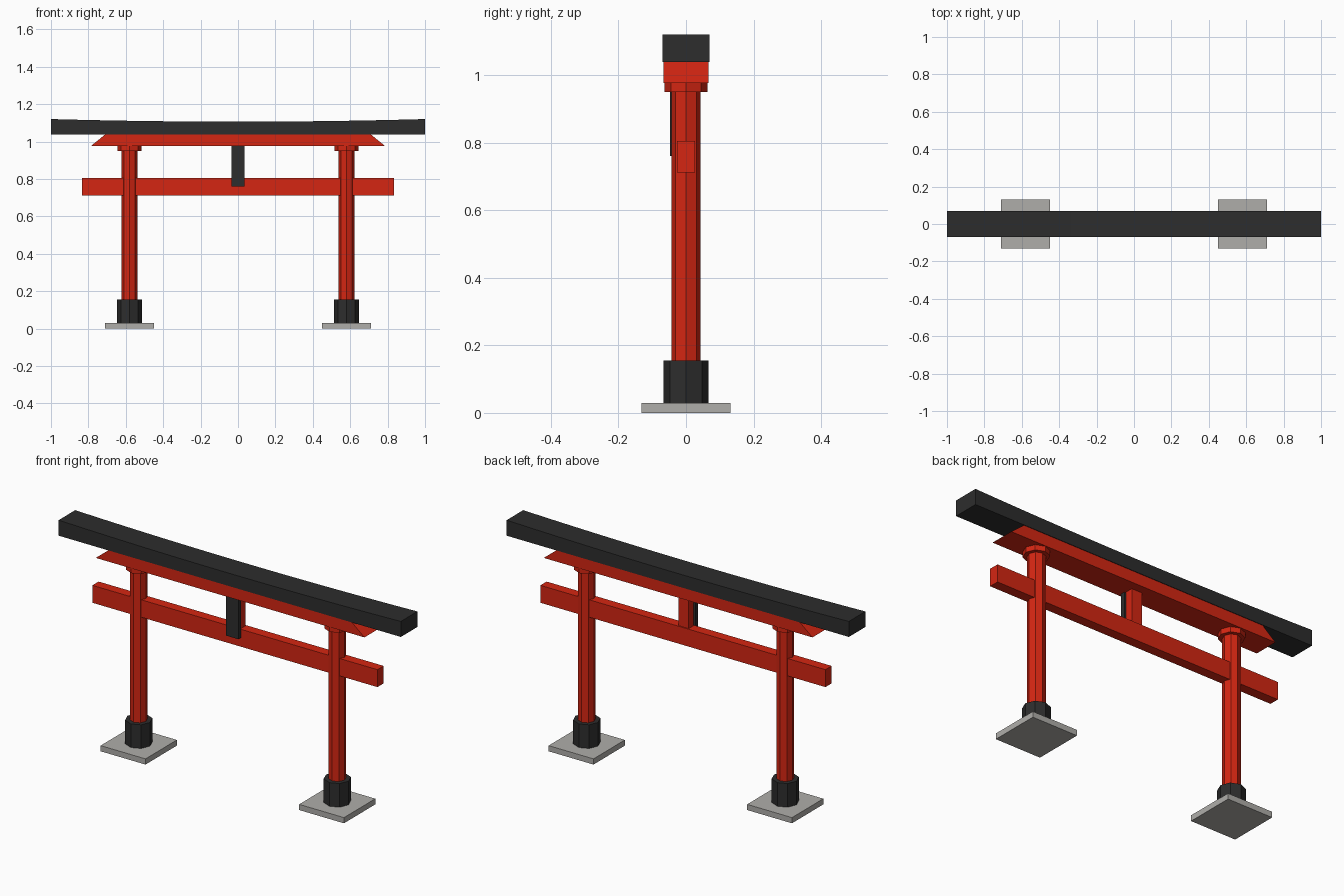
import bpy, bmesh, math

if "Cube" in bpy.data.objects:
    bpy.data.objects.remove(bpy.data.objects["Cube"])


def material(name, rgb):
    m = bpy.data.materials.new(name)
    m.diffuse_color = (*rgb, 1.0)
    m.use_nodes = True
    m.node_tree.nodes["Principled BSDF"].inputs["Base Color"].default_value = m.diffuse_color
    return m


RED = material("vermilion red", (0.66, 0.019, 0.006))
BLACK = material("charcoal black", (0.026, 0.026, 0.026))
STONE = material("stone grey", (0.43, 0.42, 0.40))


def finish(name, bm, mat):
    bmesh.ops.recalc_face_normals(bm, faces=bm.faces[:])
    mesh = bpy.data.meshes.new(name)
    bm.to_mesh(mesh)
    bm.free()
    mesh.materials.append(mat)
    ob = bpy.data.objects.new(name, mesh)
    bpy.context.collection.objects.link(ob)
    return ob


def extrude_profile(name, points, y0, y1, mat):
    """Outline in x,z pushed from y0 to y1."""
    bm = bmesh.new()
    front = [bm.verts.new((x, y0, z)) for x, z in points]
    back = [bm.verts.new((x, y1, z)) for x, z in points]
    bm.faces.new(front)
    bm.faces.new(back[::-1])
    n = len(points)
    for i in range(n):
        j = (i + 1) % n
        bm.faces.new((front[i], front[j], back[j], back[i]))
    return finish(name, bm, mat)


def box(name, x0, x1, y0, y1, z0, z1, mat):
    return extrude_profile(name, [(x0, z0), (x1, z0), (x1, z1), (x0, z1)], y0, y1, mat)


def octagon(name, x, r, z0, z1, mat):
    bm = bmesh.new()
    bmesh.ops.create_cone(bm, cap_ends=True, segments=8, radius1=r, radius2=r, depth=z1 - z0)
    bmesh.ops.translate(bm, verts=bm.verts[:], vec=(x, 0, (z0 + z1) / 2))
    return finish(name, bm, mat)


# Two posts, each with footing slab, black sleeve and cap ring
for side, x in (("left", -0.58), ("right", 0.58)):
    box(side + "_footing", x - 0.131, x + 0.131, -0.131, 0.131, 0, 0.03, STONE)
    octagon(side + "_sleeve", x, 0.066, 0.03, 0.155, BLACK)
    octagon(side + "_post", x, 0.043, 0.155, 0.95, RED)
    octagon(side + "_cap_ring", x, 0.063, 0.95, 0.977, RED)

# Tie beam through the posts
box("tie_beam", -0.833, 0.833, -0.026, 0.026, 0.712, 0.804, RED)

# Centre strut and the plaque hung in front of it
box("centre_strut", -0.03, 0.03, -0.02, 0.02, 0.804, 0.977, RED)
box("plaque", -0.036, 0.036, -0.048, -0.026, 0.76, 0.977, BLACK)

# Red lintel with undercut slanting ends
extrude_profile("lintel", [(-0.785, 0.977), (0.785, 0.977), (0.71, 1.038), (-0.71, 1.038)],
                -0.066, 0.066, RED)

# Black top beam, its upper edge rising gently to the ends
top = [(1 - i / 6, 1.106 + 0.014 * (1 - i / 6) ** 2) for i in range(13)]
extrude_profile("top_beam", [(-1, 1.038), (1, 1.038)] + top, -0.069, 0.069, BLACK)
